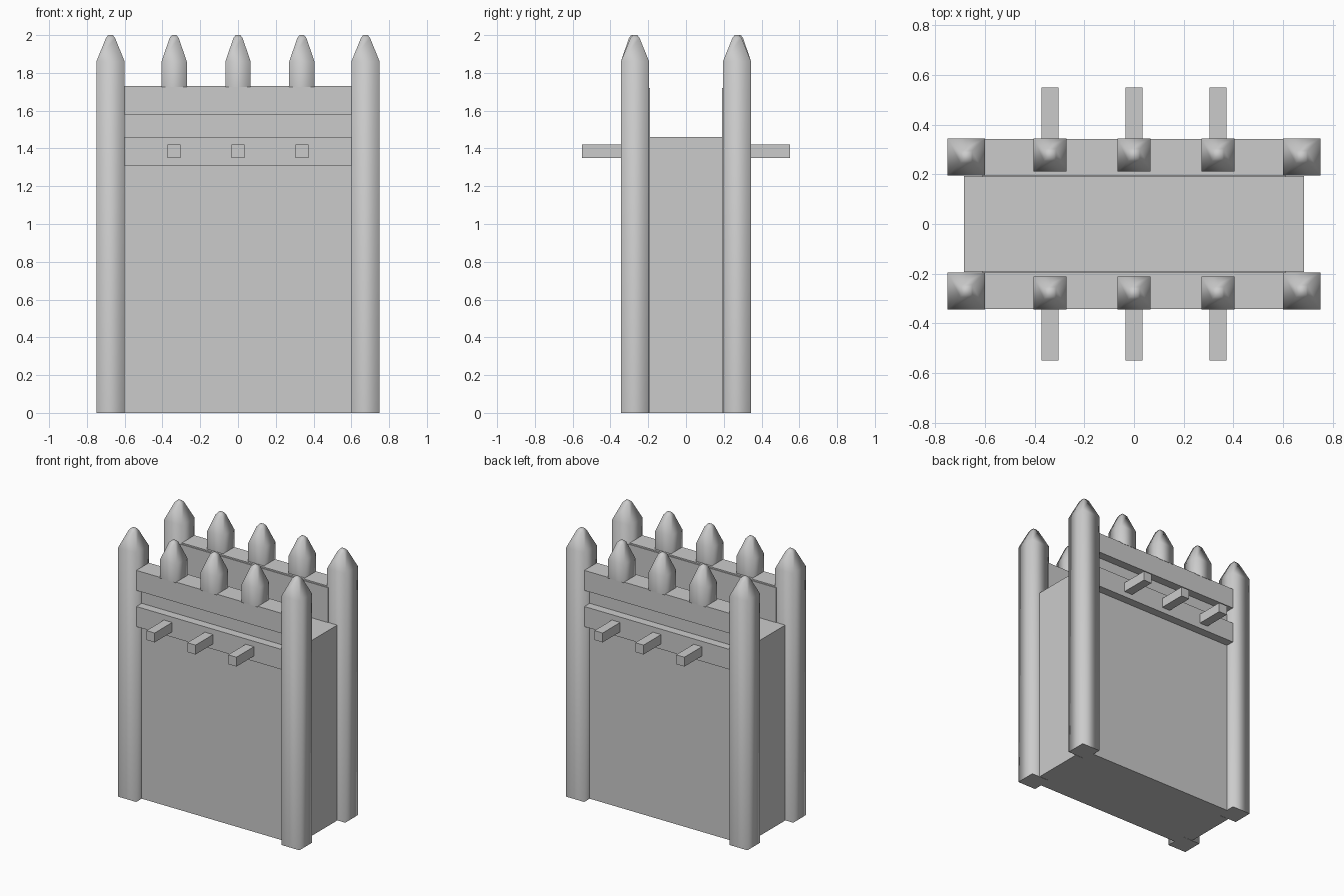
import bpy, bmesh

if "Cube" in bpy.data.objects:
    bpy.data.objects.remove(bpy.data.objects["Cube"])

mat = bpy.data.materials.new("plain grey")
mat.diffuse_color = (0.6, 0.6, 0.6, 1)
mat.use_nodes = True
mat.node_tree.nodes["Principled BSDF"].inputs["Base Color"].default_value = mat.diffuse_color


def finish(name, bm):
    bmesh.ops.recalc_face_normals(bm, faces=bm.faces)
    me = bpy.data.meshes.new(name)
    bm.to_mesh(me)
    bm.free()
    me.materials.append(mat)
    ob = bpy.data.objects.new(name, me)
    bpy.context.collection.objects.link(ob)
    return ob


def box(name, x0, x1, y0, y1, z0, z1):
    bm = bmesh.new()
    bmesh.ops.create_cube(bm, size=1)
    for v in bm.verts:
        v.co = ((x0 + x1) / 2 + v.co.x * (x1 - x0),
                (y0 + y1) / 2 + v.co.y * (y1 - y0),
                (z0 + z1) / 2 + v.co.z * (z1 - z0))
    return finish(name, bm)


def stake(name, x, y, half, z0):
    """Square stake with a pointed tip, smooth shaded except for its foot."""
    bm = bmesh.new()
    rings = []
    for r, z in ((half, z0), (half, 1.86), (0.024, 1.985), (0.012, 2.0)):
        rings.append([bm.verts.new((x + sx * r, y + sy * r, z))
                      for sx, sy in ((-1, -1), (1, -1), (1, 1), (-1, 1))])
    for a, b in zip(rings, rings[1:]):
        for i in range(4):
            j = (i + 1) % 4
            bm.faces.new((a[i], a[j], b[j], b[i])).smooth = True
    bm.faces.new(rings[-1]).smooth = True
    foot = bm.faces.new(rings[0][::-1])
    for e in foot.edges:
        e.smooth = False
    return finish(name, bm)


# Solid core, its top is the walkway
box("core", -0.685, 0.685, -0.193, 0.193, 0, 1.46)

for s, side in ((-1, "front"), (1, "back")):
    def slab(name, x0, x1, ya, yb, z0, z1):
        box(f"{side}_{name}", x0, x1, min(s * ya, s * yb), max(s * ya, s * yb), z0, z1)

    # Wall panel and the two rails in front of it
    slab("wall_panel", -0.61, 0.61, 0.19, 0.28, 0, 1.72)
    slab("lower_rail", -0.6, 0.6, 0.195, 0.343, 1.31, 1.46)
    slab("upper_rail", -0.6, 0.6, 0.195, 0.343, 1.58, 1.73)
    # Corner posts
    for x in (-0.675, 0.675):
        stake(f"{side}_corner_post", x, s * 0.27, 0.075, 0)
    # Short stakes on the rail and beam ends sticking out below
    for x in (-0.338, 0, 0.338):
        stake(f"{side}_short_stake", x, s * 0.278, 0.067, 1.725)
        slab("beam_end", x - 0.034, x + 0.034, 0.25, 0.55, 1.35, 1.42)
